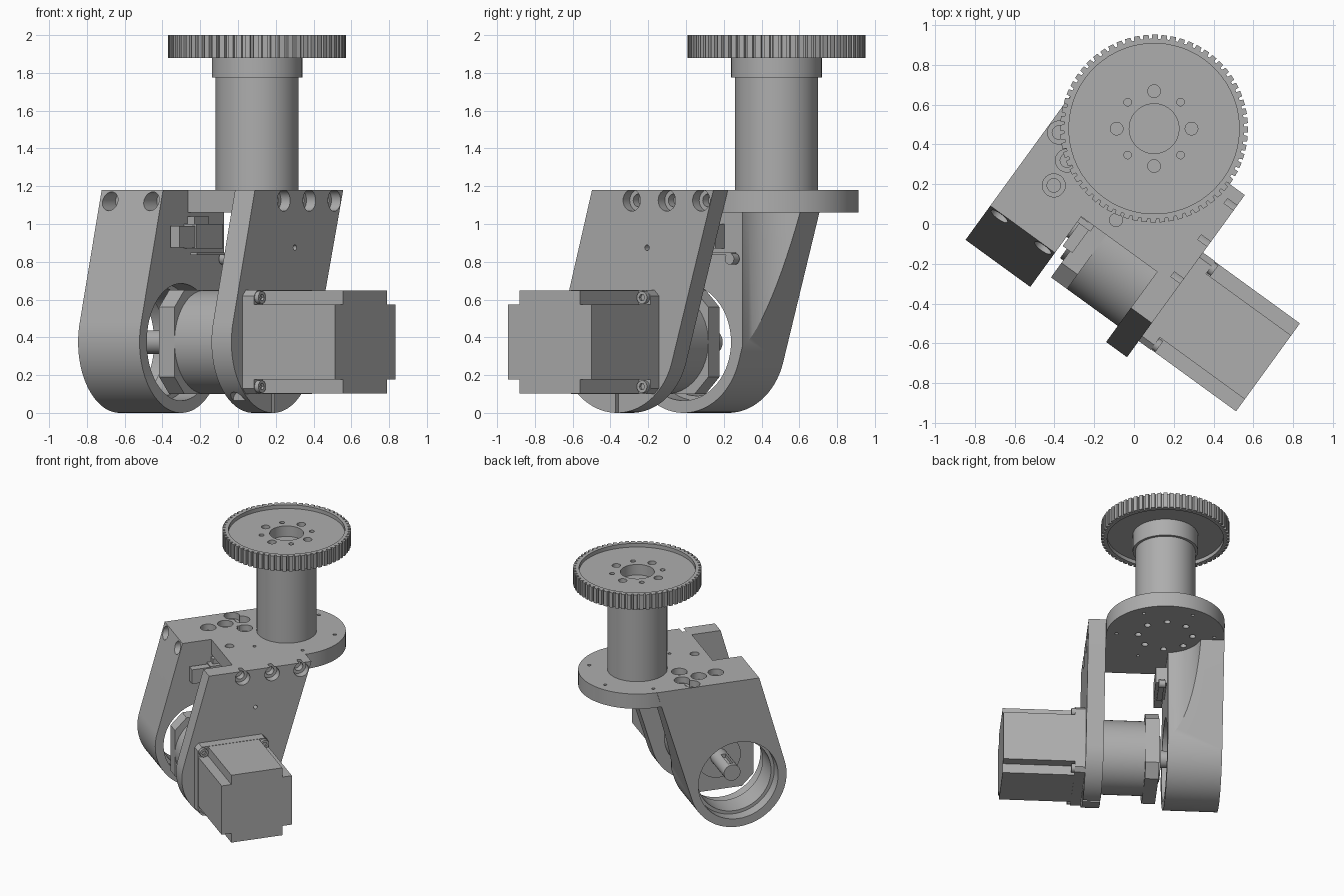
import bpy, bmesh, math
from math import sin, cos, pi
from mathutils import Matrix

if "Cube" in bpy.data.objects:
    bpy.data.objects.remove(bpy.data.objects["Cube"])

grey = bpy.data.materials.new("machined_grey")
grey.use_nodes = True
COL = (0.42, 0.42, 0.42, 1)
grey.diffuse_color = COL
grey.node_tree.nodes["Principled BSDF"].inputs["Base Color"].default_value = COL

# The whole assembly is turned about z; parts are built along the motor axis (x)
TURN = Matrix.Rotation(math.radians(-36), 4, 'Z')
DRIVE = (-0.187, 0.375)      # motor axis in y, z
POST = (-0.2, 0.447)         # post axis in x, y
TOP, UNDER = 1.18, 1.06      # faces of the top plate
OUT, IN = -0.638, -0.236     # sides of the thick arm
PIN, POUT = 0.235, 0.365     # sides of the motor plate


def prism(name, pts, lo, hi, axis):
    """Extrude a profile along an axis."""
    place = {'x': lambda p, q, h: (h, p, q),
             'y': lambda p, q, h: (q, h, p),
             'z': lambda p, q, h: (p, q, h)}[axis]
    bm = bmesh.new()
    face = bm.faces.new([bm.verts.new(place(p, q, lo)) for p, q in pts])
    new = bmesh.ops.extrude_face_region(bm, geom=[face])["geom"]
    shift = place(0, 0, hi - lo)
    bmesh.ops.translate(bm, vec=shift, verts=[v for v in new if isinstance(v, bmesh.types.BMVert)])
    bmesh.ops.recalc_face_normals(bm, faces=bm.faces)
    mesh = bpy.data.meshes.new(name)
    bm.to_mesh(mesh)
    bm.free()
    mesh.materials.append(grey)
    obj = bpy.data.objects.new(name, mesh)
    bpy.context.collection.objects.link(obj)
    obj.matrix_world = TURN
    return obj


def ring(c, r, n=48):
    return [(c[0] + r * cos(2 * pi * i / n), c[1] + r * sin(2 * pi * i / n)) for i in range(n)]


def cyl(name, c, r, lo, hi, axis, n=48):
    return prism(name, ring(c, r, n), lo, hi, axis)


def box(name, x, y, z):
    return prism(name, [(x[0], y[0]), (x[1], y[0]), (x[1], y[1]), (x[0], y[1])], z[0], z[1], 'z')


def combine(obj, tool, mode='DIFFERENCE'):
    mod = obj.modifiers.new("cut", 'BOOLEAN')
    mod.operation, mod.object, mod.solver = mode, tool, 'EXACT'
    bpy.context.view_layer.update()
    mesh = bpy.data.meshes.new_from_object(obj.evaluated_get(bpy.context.evaluated_depsgraph_get()))
    obj.modifiers.clear()
    obj.data = mesh
    bpy.data.objects.remove(tool)


def drill(obj, c, r, lo, hi, axis, n=24):
    combine(obj, cyl("cutter", c, r, lo, hi, axis, n))


# Arm outline: a straight top tangent to a round end about the drive axis
def arm_outline(r=0.375, n=48):
    def tangent(p, side):
        dy, dz = p[0] - DRIVE[0], p[1] - DRIVE[1]
        return math.atan2(dz, dy) + side * math.acos(r / math.hypot(dy, dz))
    front, back = (-0.35, TOP), (0.445, TOP)
    start, end = tangent(front, 1), tangent(back, -1) + 2 * pi
    arc = [start + (end - start) * i / n for i in range(n + 1)]
    return [front] + [(DRIVE[0] + r * cos(t), DRIVE[1] + r * sin(t)) for t in arc] + [back]


# Thick arm with bearing bore and a relief below the flange
bracket = prism("bracket", arm_outline(), OUT, IN, 'x')
drill(bracket, (POST[0], 0.465), 0.27, -0.1, UNDER, 'z', 64)
drill(bracket, DRIVE, 0.285, -1, 0, 'x', 64)
drill(bracket, DRIVE, 0.31, -1, OUT + 0.09, 'x', 64)
drill(bracket, DRIVE, 0.31, IN - 0.12, 0, 'x', 64)
drill(bracket, (-0.187, -0.44), 0.02, -0.1, 0.2, 'z')

# Top plate ending in a round flange
arc = [(POST[0] + 0.435 * cos(pi * i / 48), POST[1] + 0.435 * sin(pi * i / 48)) for i in range(49)]
plate = prism("top_plate", [(OUT + 0.003, -0.126), (PIN, -0.126)] + arc, UNDER, TOP, 'z')
combine(bracket, plate, 'UNION')

# Counterbored screw holes in the top, front and flange
for c in [(-0.44, -0.08), (-0.46, 0.06), (-0.575, 0.15), (-0.49, 0.2), (-0.34, 0.17)]:
    drill(bracket, c, 0.058, TOP - 0.05, 1.3, 'z')
    drill(bracket, c, 0.034, TOP - 0.11, 1.3, 'z')
drill(bracket, (-0.085, -0.037), 0.033, TOP - 0.03, 1.3, 'z')
for x in (-0.57, -0.3):
    drill(bracket, (1.12, x), 0.05, -0.6, -0.25, 'y')
for x, y in ring(POST, 0.2, 8):
    drill(bracket, (x, y), 0.024, 1.0, UNDER + 0.06, 'z', 16)
for x, y in ring(POST, 0.36, 6):
    drill(bracket, (x, y), 0.013, 1.0, 1.3, 'z', 12)

# Motor plate with screw holes and a clamp slit
motor_plate = prism("motor_plate", arm_outline(), PIN, POUT, 'x')
for y in (-0.09, 0.14, 0.365):
    drill(motor_plate, (y, 1.125), 0.057, POUT - 0.06, 0.5, 'x')
    drill(motor_plate, (y, 1.125), 0.034, POUT - 0.11, 0.5, 'x')
drill(motor_plate, (0.01, 0.875), 0.015, 0, 0.5, 'x', 16)
combine(motor_plate, box("cutter", (0, 1), (-0.197, -0.177), (-0.1, 0.11)))
drill(motor_plate, (0.07, 0.3), 0.04, -0.7, -0.4, 'y')


# Square outlines about the drive axis, with cut or stepped corners
def chamfered(h, c):
    p = [(h, -h + c), (h, h - c), (h - c, h), (-h + c, h), (-h, h - c), (-h, -h + c), (-h + c, -h), (h - c, -h)]
    return [(DRIVE[0] + a, DRIVE[1] + b) for a, b in p]


def notched(h, n):
    k = h - n
    quarter = [(h, -k), (h, k), (k, k)]
    out = []
    for i in range(4):
        c, s = round(cos(i * pi / 2)), round(sin(i * pi / 2))
        out += [(DRIVE[0] + c * a - s * b, DRIVE[1] + s * a + c * b) for a, b in quarter]
    return out


# Motor
prism("motor_flange", chamfered(0.275, 0.03), POUT, 0.44, 'x')
prism("motor_body", notched(0.273, 0.075), 0.43, 0.968, 'x')
for sy in (-1, 1):
    for sz in (-1, 1):
        c = (DRIVE[0] + sy * 0.236, DRIVE[1] + sz * 0.236)
        screw = cyl("motor_screw", c, 0.033, 0.43, 0.465, 'x', 24)
        drill(screw, c, 0.018, 0.45, 0.5, 'x', 6)

# Gearbox with square end, boss and keyed shaft
cyl("gearbox", DRIVE, 0.275, -0.09, PIN + 0.02, 'x', 64)
prism("gearbox_flange", chamfered(0.275, 0.09), -0.18, -0.08, 'x')
cyl("gearbox_boss", DRIVE, 0.17, -0.2, -0.17, 'x')
shaft = cyl("output_shaft", DRIVE, 0.064, -0.5, -0.15, 'x', 32)
combine(shaft, box("cutter", (-0.47, -0.3), (-0.205, -0.169), (0.41, 0.5)))

# Limit switch hung beside the thick arm
box("switch_body", (IN, -0.155), (-0.16, 0.08), (0.87, 1.0))
box("switch_plug", (-0.225, -0.165), (-0.3, -0.16), (0.875, 0.99))
box("switch_mount", (IN, -0.19), (-0.13, 0.0), (0.99, 1.04))
box("switch_lever", (-0.215, -0.175), (-0.13, 0.17), (0.835, 0.85))
cyl("switch_roller", (0.16, 0.815), 0.03, -0.22, -0.17, 'x', 20)

# Post and collar
cyl("post", POST, 0.22, TOP - 0.01, 1.78, 'z', 64)
cyl("post_collar", POST, 0.24, 1.775, 1.885, 'z', 64)

# Toothed wheel with recessed faces and bolt circle
TEETH = 64
outline = []
for i in range(TEETH):
    for f, r in ((0.0, 0.472), (0.6, 0.472), (0.66, 0.452), (0.94, 0.452)):
        t = 2 * pi * (i + f) / TEETH
        outline.append((POST[0] + r * cos(t), POST[1] + r * sin(t)))
wheel = prism("toothed_wheel", outline, 1.88, 2.0, 'z')
drill(wheel, POST, 0.428, 1.97, 2.1, 'z', 64)
underside = cyl("cutter", POST, 0.428, 1.8, 1.91, 'z', 64)
combine(underside, cyl("core", POST, 0.24, 1.7, 2.0, 'z', 64))
combine(wheel, underside)
drill(wheel, POST, 0.125, 1.885, 2.1, 'z', 48)
for i in range(8):
    t = i * pi / 4 + math.radians(36)
    c = (POST[0] + 0.188 * cos(t), POST[1] + 0.188 * sin(t))
    drill(wheel, c, 0.019 if i % 2 else 0.032, 1.9, 2.1, 'z', 20)

# Smooth round surfaces, keep edges sharp
for obj in bpy.context.collection.objects:
    if obj.type == 'MESH' and obj.data.materials and obj.data.materials[0] == grey:
        bpy.ops.object.select_all(action='DESELECT')
        obj.select_set(True)
        bpy.context.view_layer.objects.active = obj
        bpy.ops.object.shade_smooth_by_angle(angle=math.radians(25))
